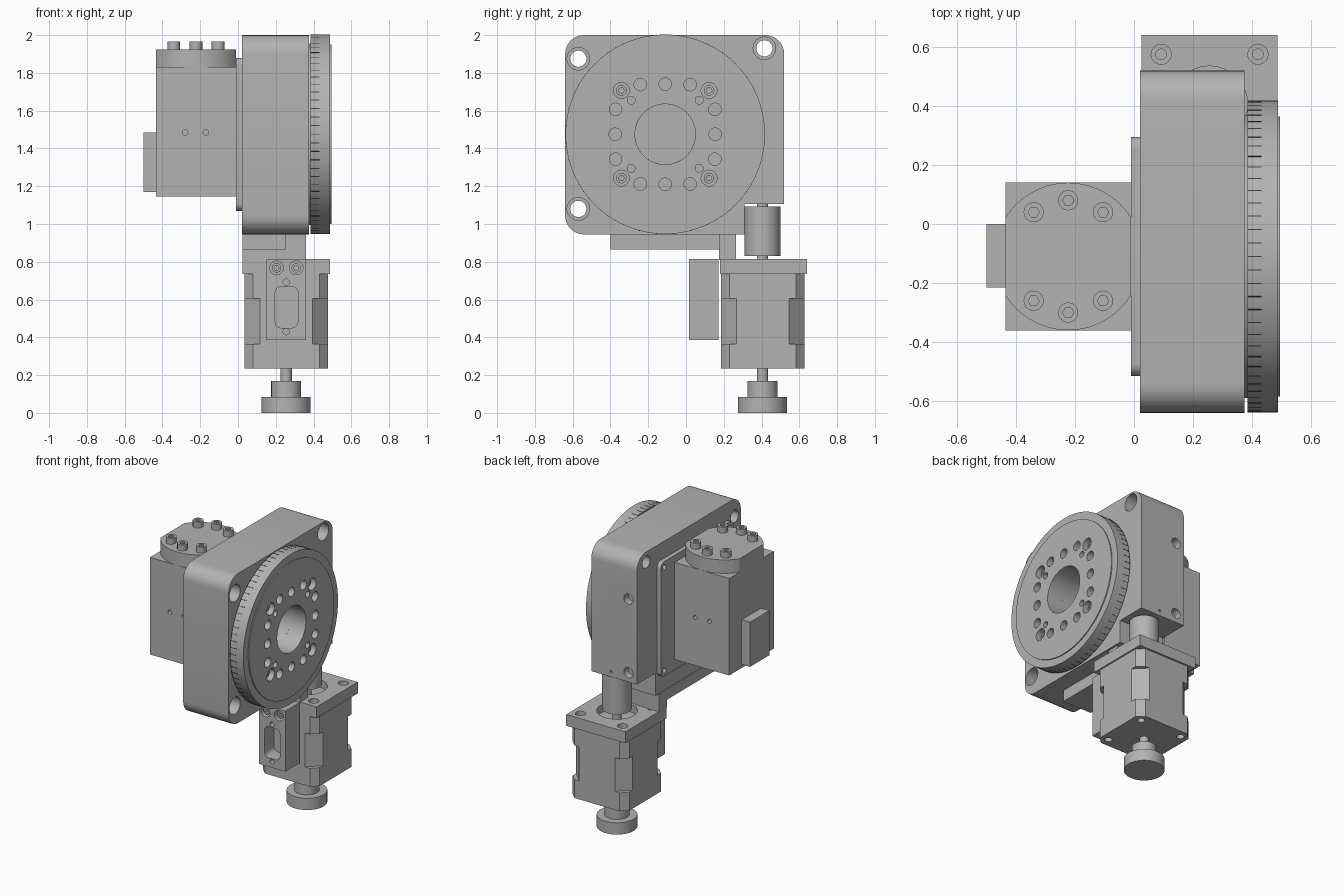
import bpy, bmesh
from math import sin, cos, pi, radians
from mathutils import Matrix, Vector

if "Cube" in bpy.data.objects:
    bpy.data.objects.remove(bpy.data.objects["Cube"], do_unlink=True)


def material(name, value):
    m = bpy.data.materials.new(name)
    m.use_nodes = True
    m.diffuse_color = (value, value, value, 1)
    m.node_tree.nodes["Principled BSDF"].inputs["Base Color"].default_value = (value, value, value, 1)
    return m


GREY = material("machined grey", 0.45)
DARK = material("dark engraving", 0.05)
AXES = {"X": lambda u, v, w: (w, u, v), "Y": lambda u, v, w: (u, w, v), "Z": lambda u, v, w: (u, v, w)}


def finish(name, bm, mat=GREY):
    bmesh.ops.recalc_face_normals(bm, faces=bm.faces)
    me = bpy.data.meshes.new(name)
    bm.to_mesh(me)
    bm.free()
    me.materials.append(mat)
    ob = bpy.data.objects.new(name, me)
    bpy.context.collection.objects.link(ob)
    return ob


def prism(name, pts, axis, a, b):
    """Extrude a 2D outline along an axis from a to b."""
    bm = bmesh.new()
    f = bm.faces.new([bm.verts.new(AXES[axis](u, v, a)) for u, v in pts])
    new = bmesh.ops.extrude_face_region(bm, geom=[f])["geom"]
    shift = Vector(AXES[axis](0, 0, b - a))
    bmesh.ops.translate(bm, verts=[g for g in new if isinstance(g, bmesh.types.BMVert)], vec=shift)
    return finish(name, bm)


def circle(u, v, r, n=32):
    return [(u + r * cos(2 * pi * i / n), v + r * sin(2 * pi * i / n)) for i in range(n)]


def rounded(u0, u1, v0, v1, radii, seg=8):
    """Rectangle with corner radii in order ++, -+, --, +-; seg=1 chamfers."""
    if not isinstance(radii, tuple):
        radii = (radii,) * 4
    pts = []
    corners = [(u1, v1, -1, -1), (u0, v1, 1, -1), (u0, v0, 1, 1), (u1, v0, -1, 1)]
    for k, ((u, v, su, sv), r) in enumerate(zip(corners, radii)):
        if r == 0:
            pts.append((u, v))
            continue
        for i in range(seg + 1):
            t = pi / 2 * (k + i / seg)
            pts.append((u + su * r + r * cos(t), v + sv * r + r * sin(t)))
    return pts


def box(name, x0, x1, y0, y1, z0, z1):
    return prism(name, [(x0, y0), (x1, y0), (x1, y1), (x0, y1)], "Z", z0, z1)


def cyl(name, axis, u, v, r, a, b, n=32):
    return prism(name, circle(u, v, r, n), axis, a, b)


def boolean(ob, cutter, operation="DIFFERENCE"):
    cutter.hide_render = True
    mod = ob.modifiers.new("cut", "BOOLEAN")
    mod.operation, mod.solver, mod.object = operation, "EXACT", cutter
    bpy.context.view_layer.objects.active = ob
    bpy.ops.object.modifier_apply(modifier=mod.name)
    bpy.data.objects.remove(cutter, do_unlink=True)


def drill(ob, axis, u, v, r, a, b, n=24):
    boolean(ob, cyl("drill", axis, u, v, r, a, b, n))


def socket_screw(name, axis, u, v, r, a, b):
    """Cap screw with its hex socket at end b."""
    s = cyl(name, axis, u, v, r, a, b, 24)
    drill(s, axis, u, v, r * 0.55, b + (a - b) * 0.6, b + (b - a), 6)


CY, CZ = -0.11, 1.475      # rotary axis
MX, MY = 0.255, 0.405      # motor axis

# Main housing with the corner notch above the coupling
housing = prism("housing", rounded(-0.64, 0.52, 0.945, 2.0, (0.1, 0.1, 0.1, 0)), "X", 0.02, 0.375)
boolean(housing, box("notch", -0.1, 0.5, 0.31, 0.7, 0.8, 1.105))
drill(housing, "X", CY, CZ, 0.16, -0.1, 0.5, 48)
for y, z in [(-0.57, 1.875), (-0.57, 1.08), (0.415, 1.93)]:
    drill(housing, "X", y, z, 0.043, -0.1, 0.5)
    drill(housing, "X", y, z, 0.06, 0.27, 0.5)
for z in (1.17, 1.69):
    drill(housing, "Y", 0.085, z, 0.036, 0.47, 0.6)
drill(housing, "Y", 0.22, 1.14, 0.01, 0.48, 0.6, 12)

# Rotary table: turned ring with a raised face
bm = bmesh.new()
profile = [(0.16, 0.37), (0.48, 0.37), (0.48, 0.385), (0.528, 0.385),
           (0.528, 0.488), (0.475, 0.488), (0.475, 0.495), (0.16, 0.495)]
ring = [bm.verts.new((x, CY, CZ + r)) for r, x in profile]
edges = [bm.edges.new((ring[i], ring[i - 1])) for i in range(len(ring))]
bmesh.ops.spin(bm, geom=ring + edges, cent=(0, CY, CZ), axis=(1, 0, 0),
               angle=2 * pi, steps=96, use_merge=True)
bmesh.ops.remove_doubles(bm, verts=bm.verts, dist=0.0001)
table = finish("rotary_table", bm)
for u, v in [(0.265, 0), (-0.265, 0), (0, 0.265), (0, -0.265)]:
    drill(table, "X", CY + u, CZ + v, 0.033, 0.4, 0.6)
for su in (-1, 1):
    for sv in (-1, 1):
        for u, v, r in [(0.132, 0.263, 0.033), (0.263, 0.132, 0.033), (0.18, 0.18, 0.021)]:
            drill(table, "X", CY + su * u, CZ + sv * v, r, 0.4, 0.6)
        drill(table, "X", CY + su * 0.232, CZ + sv * 0.232, 0.042, 0.43, 0.6)
        socket_screw("table_screw", "X", CY + su * 0.232, CZ + sv * 0.232, 0.028, 0.42, 0.465)

# Degree scale around the rim
bm = bmesh.new()
for i in range(72):
    m = (Matrix.Translation((0, CY, CZ)) @ Matrix.Rotation(radians(5 * i), 4, "X")
         @ Matrix.Translation((0.409, 0, 0.5275)) @ Matrix.Diagonal((0.046, 0.004, 0.003, 1)))
    bmesh.ops.create_cube(bm, size=1, matrix=m)
finish("degree_marks", bm, DARK)

# Rear flange
flange = prism("rear_flange", rounded(-0.515, 0.295, 1.07, 1.88, 0.04), "X", -0.01, 0.02)
drill(flange, "X", CY, CZ, 0.16, -0.1, 0.1, 48)
for y in (-0.475, 0.255):
    for z in (1.11, 1.84):
        drill(flange, "X", y, z, 0.018, -0.1, 0.012, 16)

# Gear case, round cap with screws, and side connector
case = box("gear_case", -0.435, -0.01, -0.36, 0.14, 1.145, 1.83)
for x in (-0.28, -0.17):
    for y0, y1 in ((-0.5, -0.31), (0.09, 0.3)):
        drill(case, "Y", x, 1.485, 0.015, y0, y1, 16)
cap = cyl("case_cap", "Z", -0.223, CY, 0.25, 1.83, 1.925, 64)
boolean(cap, box("trim", -0.435, -0.01, -0.6, 0.4, 1.7, 2.1), "INTERSECT")
for x, d in [(-0.34, 0.15), (-0.223, 0.19), (-0.105, 0.15)]:
    for s in (-1, 1):
        socket_screw("cap_screw", "Z", x, CY + s * d, 0.034, 1.915, 1.967)
box("side_connector", -0.5, -0.435, -0.215, 0.0, 1.17, 1.485)

# Brackets below the housing
box("lower_rail", 0.025, 0.255, -0.4, 0.175, 0.865, 0.945)
post = box("motor_post", 0.025, 0.36, 0.175, 0.265, 0.81, 0.945)
drill(post, "Z", MX, MY, 0.15, 0.7, 1.1, 48)

# Motor mounting plate
plate = box("motor_plate", 0.025, 0.487, 0.18, 0.64, 0.735, 0.815)
drill(plate, "Z", MX, MY, 0.13, 0.76, 0.9, 48)
for x in (0.092, 0.42):
    for y in (0.245, 0.575):
        drill(plate, "Z", x, y, 0.034, 0.775, 0.9)
        drill(plate, "Z", x, y, 0.018, 0.7, 0.9, 16)

# Motor: end caps and a more deeply chamfered middle
for name, z0, z1, c in [("motor_lower_cap", 0.235, 0.365, 0.045), ("motor_body", 0.365, 0.605, 0.082),
                        ("motor_upper_cap", 0.605, 0.735, 0.045)]:
    part = prism(name, rounded(0.035, 0.477, 0.185, 0.627, c, 1), "Z", z0, z1)
    # straight chamfer ends already come from the one-segment corners
    if z0 < 0.3:
        for x in (0.092, 0.42):
            for y in (0.245, 0.57):
                drill(part, "Z", x, y, 0.025, 0.1, 0.27, 16)

# Drive line: shafts, coupling and hand knob
cyl("upper_shaft", "Z", MX, MY, 0.03, 0.74, 1.12)
cyl("coupling", "Z", MX, MY, 0.095, 0.83, 1.092, 48)
cyl("lower_shaft", "Z", MX, MY, 0.03, 0.16, 0.24)
cyl("knob_hub", "Z", MX, MY, 0.079, 0.08, 0.17, 40)
cyl("hand_knob", "Z", MX, MY, 0.13, 0.0, 0.083, 48)

# Cable connector block
block = box("connector_block", 0.152, 0.36, 0.015, 0.172, 0.387, 0.815)
boolean(block, prism("recess", rounded(0.197, 0.317, 0.45, 0.67, 0.035), "Y", -0.1, 0.12))
for z in (0.43, 0.692):
    drill(block, "Y", MX, z, 0.017, -0.1, 0.08, 16)
for x in (0.204, 0.308):
    drill(block, "Y", x, 0.768, 0.036, -0.1, 0.07)
    socket_screw("block_screw", "Y", x, 0.768, 0.025, 0.08, 0.03)

# Smooth round surfaces, keep machined edges crisp
bpy.ops.object.select_all(action="DESELECT")
for ob in bpy.context.scene.objects:
    if ob.type == "MESH":
        ob.select_set(True)
        bpy.context.view_layer.objects.active = ob
bpy.ops.object.shade_smooth_by_angle(angle=radians(30))
